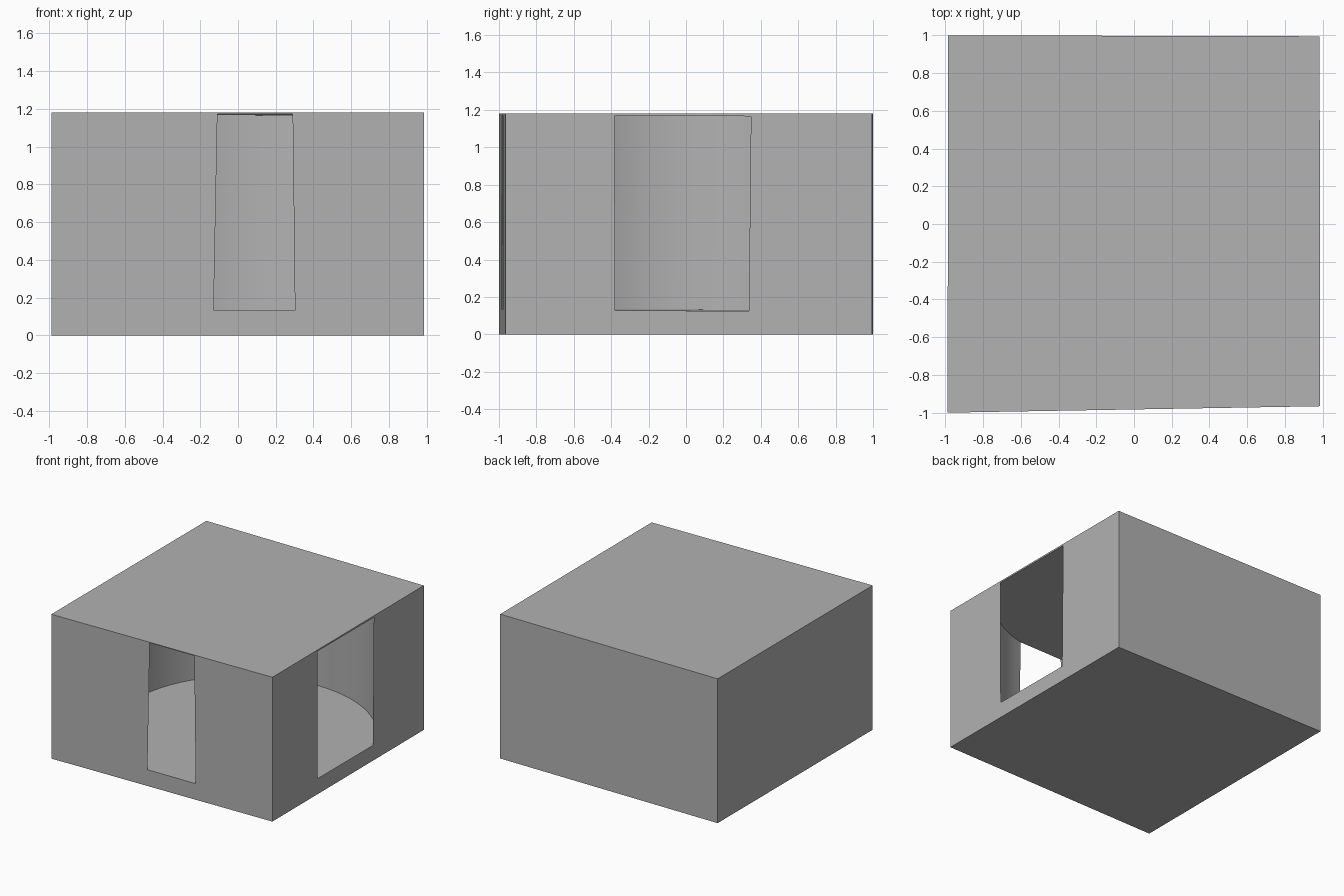
import bpy, bmesh, math
from mathutils import Vector

if "Cube" in bpy.data.objects:
    bpy.data.objects.remove(bpy.data.objects["Cube"], do_unlink=True)

HEIGHT = 1.18
FLOOR, CEILING = 0.129, 1.17
RADIUS = 0.983

grey = bpy.data.materials.new("plain grey")
grey.use_nodes = True
colour = (0.445, 0.445, 0.445, 1)
grey.diffuse_color = colour
grey.node_tree.nodes["Principled BSDF"].inputs["Base Color"].default_value = colour


def add_object(name, bm):
    mesh = bpy.data.meshes.new(name)
    bmesh.ops.recalc_face_normals(bm, faces=bm.faces[:])
    bm.to_mesh(mesh)
    bm.free()
    mesh.materials.append(grey)
    obj = bpy.data.objects.new(name, mesh)
    bpy.context.collection.objects.link(obj)
    return obj


# Outer block: slightly skewed footprint, extruded upwards
bm = bmesh.new()
footprint = [(-0.988, -1), (0.987, -0.966), (0.984, 0.995), (-0.986, 1)]
base = bm.faces.new([bm.verts.new((x, y, 0)) for x, y in footprint])
top = bmesh.ops.extrude_face_region(bm, geom=[base])["geom"]
bmesh.ops.translate(bm, vec=(0, 0, HEIGHT),
                    verts=[v for v in top if isinstance(v, bmesh.types.BMVert)])
block = add_object("block", bm)

# Round chamber: wide cylinder that breaks through the front and left walls
bm = bmesh.new()
bmesh.ops.create_cone(bm, cap_ends=True, segments=128, radius1=RADIUS,
                      radius2=RADIUS, depth=CEILING - FLOOR)
cutter = add_object("chamber_cutter", bm)
cutter.location = (0.0715, -0.021, (FLOOR + CEILING) / 2)
axis = Vector((0.003, 0.0035, 1))
cutter.rotation_euler = axis.to_track_quat("Z", "Y").to_euler()
cutter.hide_render = True
cutter.hide_viewport = False

hollow = block.modifiers.new("chamber", "BOOLEAN")
hollow.operation = "DIFFERENCE"
hollow.solver = "EXACT"
hollow.object = cutter

bpy.ops.object.select_all(action="DESELECT")
block.select_set(True)
bpy.context.view_layer.objects.active = block
bpy.ops.object.modifier_apply(modifier=hollow.name)
bpy.data.objects.remove(cutter, do_unlink=True)

# Smooth curved wall, crisp corners
bpy.ops.object.shade_smooth_by_angle(angle=math.radians(30))
